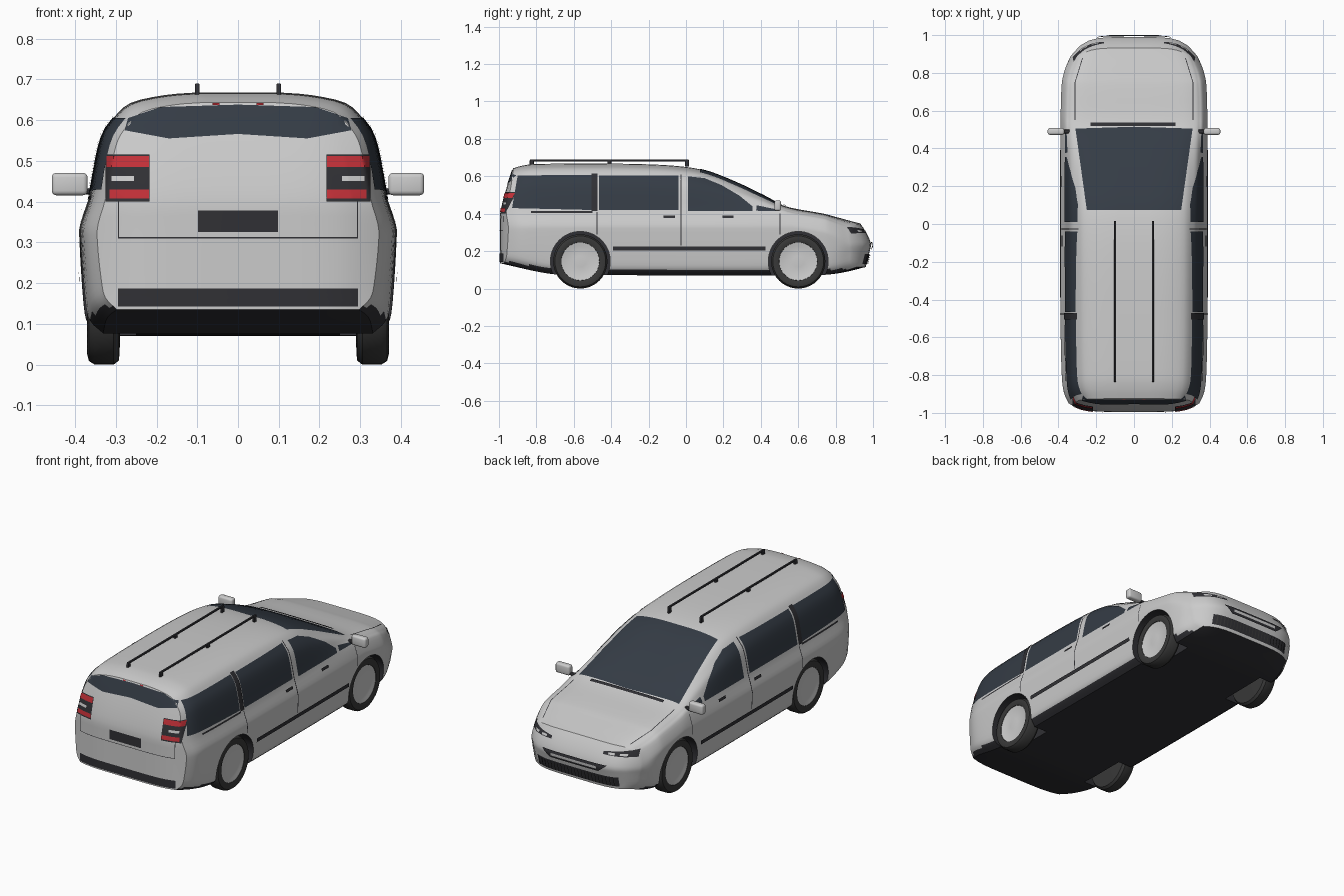
import bpy, bmesh, math
from mathutils import Vector, Matrix
from mathutils.bvhtree import BVHTree

if "Cube" in bpy.data.objects:
    bpy.data.objects.remove(bpy.data.objects["Cube"])

def material(name, *rgb):
    m = bpy.data.materials.new(name)
    m.diffuse_color = (*rgb, 1)
    m.use_nodes = True
    m.node_tree.nodes["Principled BSDF"].inputs["Base Color"].default_value = m.diffuse_color
    return m

PAINT = material("paint", .75, .75, .75)
TRIM = material("trim", .03, .03, .035)
GLASS = material("glass", .035, .045, .06)
RED = material("red_lamp", .55, .03, .04)
WHITE = material("white_lamp", .9, .9, .9)
RUBBER = material("rubber", .04, .04, .04)

def add(name, bm, *mats):
    me = bpy.data.meshes.new(name)
    bm.normal_update()
    bm.to_mesh(me)
    ob = bpy.data.objects.new(name, me)
    bpy.context.collection.objects.link(ob)
    for m in mats:
        me.materials.append(m)
    return ob

def curve(tab, t):
    """Smooth interpolation through (t, value) pairs."""
    n = len(tab)
    slope = lambda i: ((tab[min(i+1, n-1)][1] - tab[max(i-1, 0)][1])
                       / (tab[min(i+1, n-1)][0] - tab[max(i-1, 0)][0]))
    i = max(k for k in range(n-1) if tab[k][0] <= t or k == 0)
    (a, p), (b, q) = tab[i], tab[i+1]
    h = b - a
    u = (t - a) / h
    return ((2*u**3-3*u*u+1)*p + (u**3-2*u*u+u)*h*slope(i)
            + (3*u*u-2*u**3)*q + (u**3-u*u)*h*slope(i+1))

def grid(bm, fn, nu, nv):
    v = [[bm.verts.new(fn(i/nu, j/nv)) for j in range(nv+1)] for i in range(nu+1)]
    for i in range(nu):
        for j in range(nv):
            bm.faces.new((v[i][j], v[i+1][j], v[i+1][j+1], v[i][j+1]))

# Body: roof line, floor line and plan width along the car
ROOF = [(-.995, .643), (-.93, .656), (-.83, .665), (-.5, .668), (-.2, .664), (0, .65), (.125, .624),
        (.285, .56), (.42, .495), (.525, .442), (.71, .405), (.87, .375), (.99, .348)]
FLOOR = [(-.995, .135), (-.72, .078), (-.5, .072), (.7, .072), (.85, .085), (.99, .115)]
WIDTH = [(-.995, .345), (-.93, .368), (-.85, .379), (-.6, .387), (0, .389), (.6, .387),
         (.75, .381), (.87, .366), (.99, .335)]
UPPER = [(0, .94), (.37, .895), (.6, .855), (.75, .79), (.9, .68), (.975, .46), (1, .25)]

def section(y, t):
    """Half cross-section from floor corner (t=0) to roof edge (t=1)."""
    w, top, b = curve(WIDTH, y), curve(ROOF, y), curve(FLOOR, y)
    belt = min(.41, top - .035)
    sh = min(.345, belt - .05)
    pts = [(.86, b), (.945, b+.03), (.975, b+.08), (1, min(.3, sh-.04)), (.995, sh)]
    pts += [(f, belt + u*(top-belt)) for u, f in UPPER]
    s = t * (len(pts)-1)
    return (w * curve([(i, p[0]) for i, p in enumerate(pts)], s),
            curve([(i, p[1]) for i, p in enumerate(pts)], s))

def point(y, t, k):
    """Body point; k runs -1..1 across the width. Ends are bowed and raked."""
    x, z = section(y, t)
    x *= k
    r = abs(x / curve(WIDTH, y))
    out = y
    if y < -.8:
        out += (-.8-y)/.195 * (.045*r**5 + .07*max(0, (z-.39)/.25)**1.3)
    if y > .75:
        rake = .06*((z-.23)/.12)**1.5 if z > .23 else .03*(.23-z)/.12
        out -= (y-.75)/.24 * (.1*r**5 + rake)
    return Vector((x, out, z))

bm = bmesh.new()
along = lambda u: -.995 + 1.985*u
for side in (-1, 1):
    grid(bm, lambda u, v: point(along(u), v, side), 80, 33)
for t in (0, 1):
    grid(bm, lambda u, v: point(along(u), t, 2*v-1), 80, 14)
for y in (-.995, .99):
    grid(bm, lambda u, v: point(y, u, 2*v-1), 33, 14)
bmesh.ops.remove_doubles(bm, verts=bm.verts, dist=1e-5)
bmesh.ops.recalc_face_normals(bm, faces=bm.faces)
for f in bm.faces:
    f.material_index = int(f.normal.z < -.6 and f.calc_center_median().z < .16)
TREE = BVHTree.FromBMesh(bm)
body = add("body", bm, PAINT, TRIM)

# Wheel arches
WHEELS = [(s, y) for s in (-1, 1) for y in (-.565, .6)]
bm = bmesh.new()
for s, y in WHEELS:
    bmesh.ops.create_cone(bm, cap_ends=True, segments=56, radius1=.16, radius2=.16, depth=.25,
                          matrix=Matrix.Translation((s*.375, y, .145)) @ Matrix.Rotation(math.pi/2, 4, 'Y'))
cutter = add("arch_cutter", bm, TRIM)
cutter.hide_render = True
mod = body.modifiers.new("arches", 'BOOLEAN')
mod.object, mod.operation, mod.solver, mod.material_mode = cutter, 'DIFFERENCE', 'EXACT', 'TRANSFER'
bpy.context.view_layer.objects.active = body
bpy.ops.object.modifier_apply(modifier="arches")
bpy.data.objects.remove(cutter)

# Wheels
def lathe(name, prof, s, y, mat):
    bm = bmesh.new()
    def fn(u, v):
        r, x = prof[round(v*(len(prof)-1))]
        a = 2*math.pi*u
        return (s*x, y + r*math.cos(a), .145 + r*math.sin(a))
    grid(bm, fn, 40, len(prof)-1)
    bmesh.ops.remove_doubles(bm, verts=bm.verts, dist=1e-5)
    bmesh.ops.recalc_face_normals(bm, faces=bm.faces)
    add(name, bm, mat)

for s, y in WHEELS:
    lathe("tyre", [(.098, .352), (.102, .364), (.12, .37), (.136, .366), (.145, .352), (.145, .305),
                   (.135, .292), (.1, .29), (0, .29)], s, y, RUBBER)
    lathe("wheel_rim", [(0, .36), (.03, .36), (.085, .355), (.1, .362), (.104, .362)], s, y, PAINT)

# Panels projected onto the body
VIEW = {'side': lambda a, b: ((2, a, b), (-1, 0, 0)), 'rear': lambda a, b: ((a, -2, b), (0, 1, 0)),
        'front': lambda a, b: ((a, 2, b), (0, -1, 0)), 'top': lambda a, b: ((a, b, 2), (0, 0, -1))}

def along_line(pts, t):
    s = t * (len(pts)-1)
    i = min(int(s), len(pts)-2)
    return Vector(pts[i]).lerp(Vector(pts[i+1]), s-i)

def patch(name, view, low, high, mat, mirror=False, off=.003, n=24, m=8):
    bm = bmesh.new()
    def fn(u, v):
        o, d = map(Vector, VIEW[view](*along_line(low, u).lerp(along_line(high, u), v)))
        hit = TREE.ray_cast(o, d)[0] or TREE.find_nearest(o + d)[0]
        return hit - d*off
    grid(bm, fn, n, m)
    if mirror or view == 'side':
        bmesh.ops.mirror(bm, geom=bm.verts[:] + bm.edges[:] + bm.faces[:], axis='X', merge_dist=-1)
    bmesh.ops.recalc_face_normals(bm, faces=bm.faces)
    add(name, bm, mat)

def rect(name, view, a0, a1, b0, b1, mat, **kw):
    patch(name, view, [(a0, b0), (a1, b0)], [(a0, b1), (a1, b1)], mat, **kw)

# Side glass and trim
patch("rear_side_window", 'side', [(-.93, .43), (-.505, .42)], [(-.9, .605), (-.505, .607)], GLASS)
rect("middle_side_window", 'side', -.465, -.04, .42, .605, GLASS)
patch("front_side_window", 'side', [(.01, .415), (.1, .415), (.19, .415), (.285, .415), (.355, .415)],
      [(.01, .6), (.1, .59), (.19, .553), (.285, .497), (.355, .44)], GLASS)
patch("quarter_window", 'side', [(.375, .416), (.5, .414)], [(.378, .445), (.5, .42)], GLASS)
rect("window_pillar", 'side', -.505, -.472, .415, .615, TRIM, off=.006)
rect("door_pillar_line", 'side', -.03, -.024, .23, .61, TRIM)
rect("rear_door_seam", 'side', -.478, -.473, .29, .41, TRIM)
rect("front_door_seam", 'side', .5, .504, .29, .4, TRIM)
rect("sliding_rail", 'side', -.83, -.5, .405, .414, TRIM)
rect("side_moulding", 'side', -.39, .425, .204, .226, TRIM, off=.006)
for y in (-.12, .195):
    rect("door_handle", 'side', y, y+.06, .377, .391, TRIM, off=.008, m=2)

# Windshield, wiper cowl and hood seams
patch("windshield", 'top', [(-.31, .505), (0, .515), (.31, .505)], [(-.25, .075), (0, .075), (.25, .075)],
      GLASS, m=24)
rect("wiper_cowl", 'top', -.23, .22, .52, .538, TRIM, off=.006)
patch("hood_seam", 'top', [(.31, .55), (.31, .75), (.27, .88)], [(.314, .55), (.314, .75), (.274, .88)],
      TRIM, mirror=True, m=1)

# Tail
patch("rear_window", 'rear', [(-.278, .575), (-.17, .555), (0, .566), (.17, .555), (.278, .575)],
      [(-.27, .605), (-.19, .632), (0, .638), (.19, .632), (.27, .605)], GLASS, m=10)
rect("tail_lamp_housing", 'rear', .217, .325, .4, .515, TRIM, mirror=True, off=.004)
rect("tail_lamp_upper", 'rear', .219, .323, .485, .512, RED, mirror=True, off=.007)
rect("tail_lamp_lower", 'rear', .219, .315, .408, .43, RED, mirror=True, off=.007)
rect("reverse_lamp", 'rear', .255, .31, .45, .463, WHITE, mirror=True, off=.007)
rect("plate_recess", 'rear', -.098, .098, .325, .378, TRIM)
rect("rear_bumper_strip", 'rear', -.295, .295, .143, .187, TRIM)
rect("tailgate_lower_seam", 'rear', -.295, .295, .31, .313, TRIM, m=1)
rect("tailgate_side_seam", 'rear', .292, .295, .31, .4, TRIM, mirror=True, m=4)
rect("high_brake_lamp", 'rear', .045, .062, .637, .642, RED, mirror=True, off=.005, m=1)

# Nose
patch("headlamp", 'front', [(.16, .298), (.325, .295)], [(.16, .312), (.32, .33)], TRIM, mirror=True)
for x in (.19, .25):
    rect("headlamp_lens", 'front', x, x+.035, .302, .312, WHITE, mirror=True, off=.007)
patch("upper_grille", 'front', [(-.15, .21), (.15, .21)], [(-.2, .25), (.2, .25)], TRIM, off=.009)
rect("upper_grille_bar", 'front', -.14, .14, .222, .236, PAINT, off=.011)
rect("lower_grille", 'front', -.25, .25, .13, .185, TRIM)
for i in range(-11, 12):
    rect("grille_rib", 'front', i*.021-.003, i*.021+.003, .134, .181, RUBBER, off=.009, n=1)

# Mirrors and roof rails
def box(name, loc, size, mat, bevel):
    bm = bmesh.new()
    bmesh.ops.create_cube(bm, size=1, matrix=Matrix.Translation(loc) @ Matrix.Diagonal((*size, 1)))
    bmesh.ops.bevel(bm, geom=bm.edges[:], offset=bevel, segments=3, affect='EDGES', profile=.5)
    add(name, bm, mat)

for s in (-1, 1):
    box("mirror_housing", (s*.413, .49, .443), (.088, .036, .055), PAINT, .011)
    box("mirror_arm", (s*.365, .49, .425), (.05, .02, .014), TRIM, .004)
    box("roof_rail", (s*.1, -.41, .685), (.011, .85, .01), TRIM, .003)
    for y in (-.825, -.41, .005):
        box("rail_post", (s*.1, y, .669), (.012, .022, .034), TRIM, .003)

# Smooth shading
for ob in bpy.context.scene.objects:
    ob.select_set(True)
bpy.context.view_layer.objects.active = body
bpy.ops.object.shade_smooth_by_angle(angle=math.radians(35))
